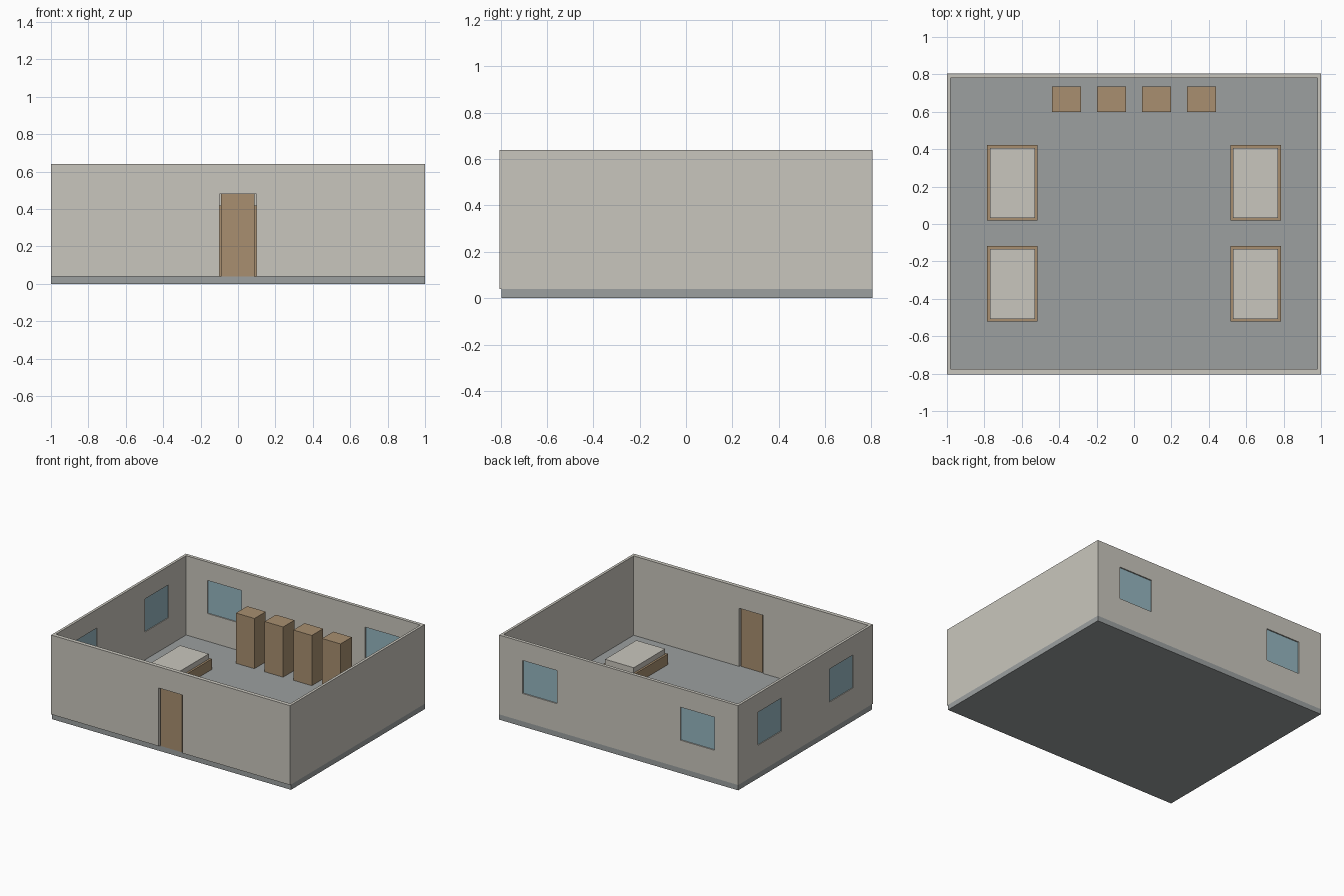
import bpy

if "Cube" in bpy.data.objects:
    bpy.data.objects.remove(bpy.data.objects["Cube"])


def material(name, rgb):
    m = bpy.data.materials.new(name)
    m.diffuse_color = (*rgb, 1)
    m.use_nodes = True
    m.node_tree.nodes["Principled BSDF"].inputs["Base Color"].default_value = m.diffuse_color
    return m


PLASTER = material("plaster", (0.584, 0.565, 0.509))
STONE = material("grey_floor", (0.333, 0.352, 0.352))
WOOD = material("wood", (0.392, 0.275, 0.162))
GLASS = material("blue_glass", (0.305, 0.468, 0.527))


def box(name, x, y, z, mat=None):
    """Box from (min, max) ranges on each axis."""
    v = [(i, j, k) for i in x for j in y for k in z]
    f = [(0, 1, 3, 2), (4, 6, 7, 5), (0, 4, 5, 1), (2, 3, 7, 6), (0, 2, 6, 4), (1, 5, 7, 3)]
    me = bpy.data.meshes.new(name)
    me.from_pydata(v, [], f)
    if mat:
        me.materials.append(mat)
    ob = bpy.data.objects.new(name, me)
    bpy.context.collection.objects.link(ob)
    return ob


def span(c, size):
    return (c - size / 2, c + size / 2)


def cut(target, x, y, z):
    """Subtract a box from the target."""
    cutter = box("cutter", x, y, z, PLASTER)
    cutter.hide_render = True
    mod = target.modifiers.new("opening", 'BOOLEAN')
    mod.operation = 'DIFFERENCE'
    mod.solver = 'EXACT'
    mod.object = cutter
    bpy.context.view_layer.objects.active = target
    bpy.ops.object.modifier_apply(modifier=mod.name)
    bpy.data.objects.remove(cutter)


FLOOR, TOP = 0.04, 0.64

# Floor slab and open-topped walls
box("floor_slab", (-1, 1), (-0.795, 0.805), (0, FLOOR), STONE)
walls = box("walls", (-1, 1), (-0.805, 0.805), (FLOOR, TOP), PLASTER)
cut(walls, (-0.98, 0.98), (-0.775, 0.78), (0, 0.8))

# Front door, slightly narrower than its opening
cut(walls, (-0.1, 0.098), (-0.9, -0.7), (0, 0.48))
box("door", (-0.092, 0.088), span(-0.789, 0.012), (FLOOR, 0.48), WOOD)

# Windows in the back and left walls
WIN_Z = (0.25, 0.5)
for s in (-1, 1):
    back, left = span(s * 0.66, 0.285), span(s * 0.428, 0.285)
    cut(walls, back, (0.7, 0.9), WIN_Z)
    box("back_window", back, span(0.792, 0.008), WIN_Z, GLASS)
    cut(walls, (-1.1, -0.9), left, WIN_Z)
    box("left_window", span(-0.99, 0.008), left, WIN_Z, GLASS)

# Four beds: wooden frame and mattress
for s in (-1, 1):
    for y in (0.22, -0.32):
        box("bed_frame", span(s * 0.65, 0.27), span(y, 0.405), (FLOOR, 0.12), WOOD)
        box("mattress", span(s * 0.65, 0.24), span(y, 0.375), (0.12, 0.16), PLASTER)

# Row of cabinets along the back wall
for x in (-0.36, -0.12, 0.12, 0.36):
    box("cabinet", span(x, 0.155), (0.6, 0.735), (FLOOR, 0.42), WOOD)
